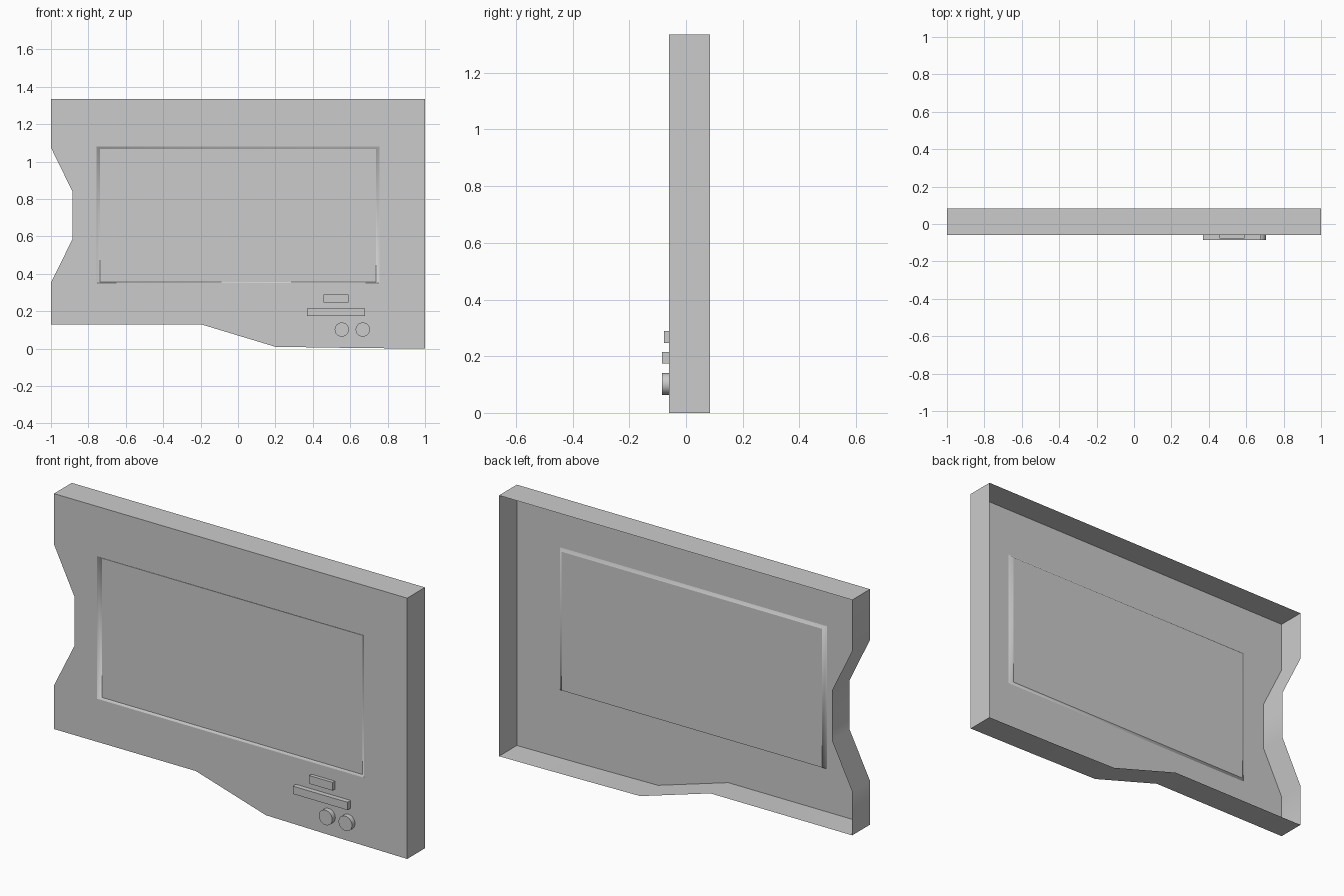
import bpy, bmesh
from math import radians

if "Cube" in bpy.data.objects:
    bpy.data.objects.remove(bpy.data.objects["Cube"])

grey = bpy.data.materials.new("plain grey")
grey.use_nodes = True
grey.diffuse_color = (0.6, 0.6, 0.6, 1)
grey.node_tree.nodes["Principled BSDF"].inputs["Base Color"].default_value = grey.diffuse_color

FRONT, BACK, KNOB = -0.06, 0.084, -0.085
RECESS = FRONT + 0.013


def loop(bm, points, y):
    """Closed ring of edges in the plane at depth y."""
    verts = [bm.verts.new((x, y, z)) for x, z in points]
    edges = [bm.edges.new((v, verts[(i + 1) % len(verts)])) for i, v in enumerate(verts)]
    return verts, edges


def rectangle(half_width, low, high):
    return [(-half_width, low), (half_width, low), (half_width, high), (-half_width, high)]


# Casing: open-backed shell with a notched side and a stepped lower edge
outline = [(-1, 1.335), (-1, 1.075), (-0.885, 0.84), (-0.885, 0.585), (-1, 0.354),
           (-1, 0.13), (-0.197, 0.13), (0.2, 0.01), (0.6, 0.004), (1, 0), (1, 1.335)]
bm = bmesh.new()
_, border = loop(bm, outline, FRONT)
outer, rim = loop(bm, rectangle(0.756, 0.35, 1.08), FRONT)
inner, sill = loop(bm, rectangle(0.737, 0.357, 1.067), RECESS)
bmesh.ops.triangle_fill(bm, edges=border + rim, use_beauty=True, normal=(0, -1, 0))

# Recessed screen with its sloping surround
screen = bm.faces.new(inner)
for i in range(4):
    j = (i + 1) % 4
    bm.faces.new((outer[i], outer[j], inner[j], inner[i]))

# Side walls running to the open back
walls = bmesh.ops.extrude_edge_only(bm, edges=border)["geom"]
for v in walls:
    if isinstance(v, bmesh.types.BMVert):
        v.co.y = BACK

bmesh.ops.recalc_face_normals(bm, faces=bm.faces)
screen.normal_update()
if screen.normal.y > 0:
    bmesh.ops.reverse_faces(bm, faces=bm.faces)

# Soft shading along the walls and surround, crisp at the borders
for f in bm.faces:
    f.smooth = True
for e in bm.edges:
    e.smooth = e.calc_face_angle(0) < radians(30)
for e in rim + sill:
    e.smooth = False
for a, b in zip(outer, inner):
    bm.edges.get((a, b)).smooth = True

mesh = bpy.data.meshes.new("casing")
bm.to_mesh(mesh)
bm.free()
mesh.materials.append(grey)
bpy.context.collection.objects.link(bpy.data.objects.new("casing", mesh))


# Raised bars on the lower corner
def bar(name, x0, x1, z0, z1, front):
    bpy.ops.mesh.primitive_cube_add(
        size=1, location=((x0 + x1) / 2, (front + FRONT) / 2, (z0 + z1) / 2))
    ob = bpy.context.object
    ob.name = name
    ob.scale = (x1 - x0, FRONT - front, z1 - z0)
    ob.data.materials.append(grey)


bar("short_bar", 0.458, 0.59, 0.247, 0.289, -0.078)
bar("long_bar", 0.37, 0.68, 0.174, 0.214, KNOB)

# Pair of round knobs
for name, x in (("right_knob", 0.555), ("left_knob", 0.667)):
    bpy.ops.mesh.primitive_cylinder_add(
        vertices=32, radius=0.038, depth=FRONT - KNOB,
        location=(x, (FRONT + KNOB) / 2, 0.102), rotation=(radians(90), 0, 0))
    knob = bpy.context.object
    knob.name = name
    knob.data.materials.append(grey)
    bpy.ops.object.shade_smooth_by_angle(angle=radians(30))
